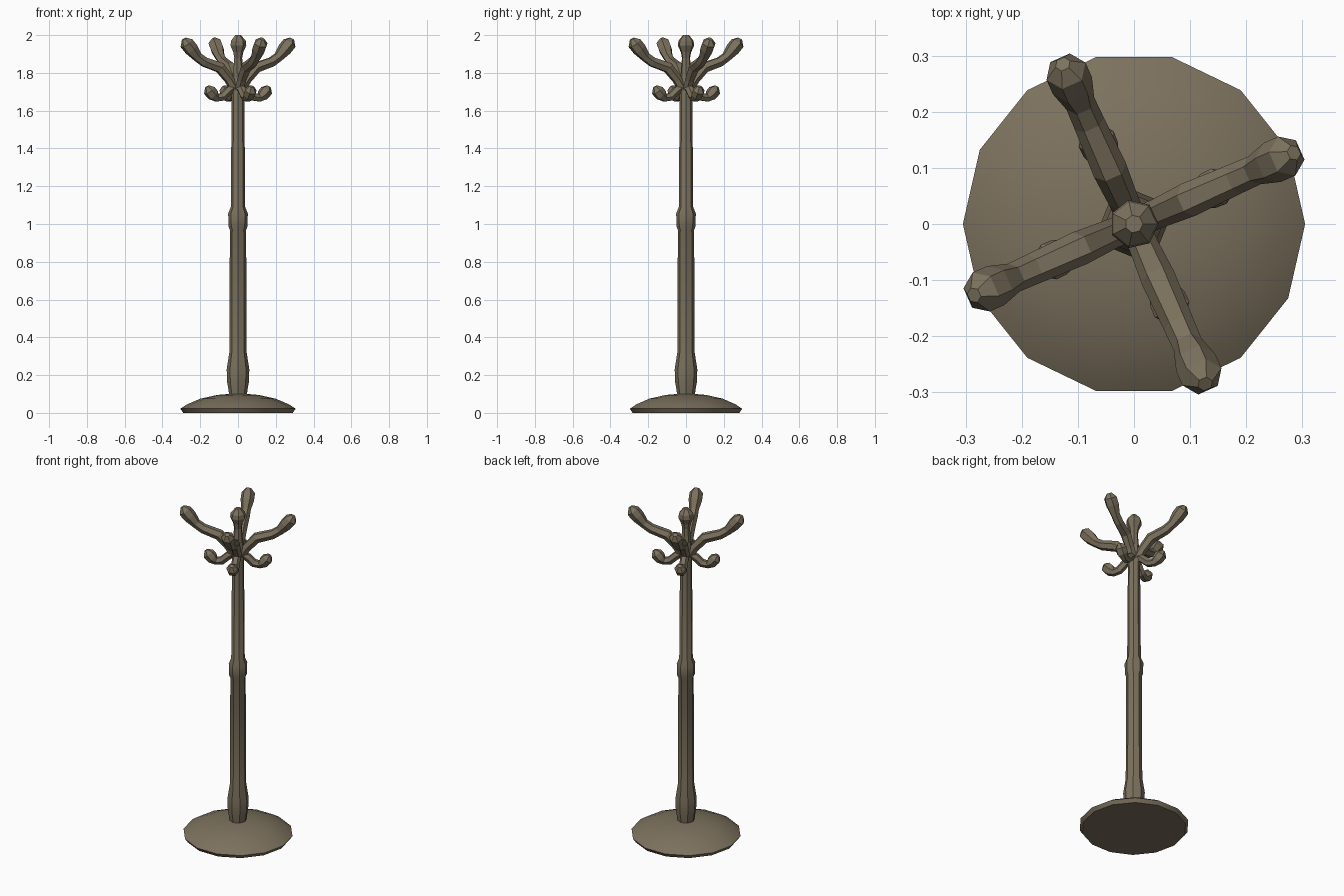
import bpy, bmesh, math
from mathutils import Vector, Matrix

if "Cube" in bpy.data.objects:
    bpy.data.objects.remove(bpy.data.objects["Cube"])

wood = bpy.data.materials.new("wood")
wood.diffuse_color = (0.20, 0.165, 0.11, 1)
wood.use_nodes = True
wood.node_tree.nodes["Principled BSDF"].inputs["Base Color"].default_value = wood.diffuse_color


def skin(name, rings, smooth):
    """Join successive rings of points into one closed, capped solid."""
    bm = bmesh.new()
    loops = [[bm.verts.new(p) for p in ring] for ring in rings]
    n = len(loops[0])
    for a, b in zip(loops, loops[1:]):
        for i in range(n):
            j = (i + 1) % n
            bm.faces.new((a[i], a[j], b[j], b[i]))
    bm.faces.new(loops[0][::-1])
    bm.faces.new(loops[-1])
    bmesh.ops.recalc_face_normals(bm, faces=bm.faces[:])
    mesh = bpy.data.meshes.new(name)
    bm.to_mesh(mesh)
    bm.free()
    mesh.materials.append(wood)
    obj = bpy.data.objects.new(name, mesh)
    bpy.context.collection.objects.link(obj)
    if smooth:
        bpy.context.view_layer.objects.active = obj
        obj.select_set(True)
        bpy.ops.object.shade_smooth_by_angle(angle=math.radians(smooth))
        obj.select_set(False)
    return obj


def lathe(name, profile, sides, smooth=0):
    """Turn (radius, z) points around the z axis."""
    rings = [[(r * math.cos(2 * math.pi * i / sides), r * math.sin(2 * math.pi * i / sides), z)
              for i in range(sides)] for r, z in profile]
    return skin(name, rings, smooth)


def hook(name, path, azimuth, sides=6):
    """Sweep a faceted section along (out, z, radius) points, turned to azimuth."""
    turn = Matrix.Rotation(azimuth, 3, 'Z')
    pts = [Vector((x, 0, z)) for x, z, _ in path]
    rings = []
    for k, p in enumerate(pts):
        t = (pts[min(k + 1, len(pts) - 1)] - pts[max(k - 1, 0)]).normalized()
        side = Vector((0, 1, 0))
        up = t.cross(side)
        r = path[k][2]
        rings.append([turn @ (p + r * (math.cos(a) * side + math.sin(a) * up))
                      for a in (2 * math.pi * i / sides for i in range(sides))])
    return skin(name, rings, 0)


# Domed round foot
lathe("base", [(0.29, 0.0), (0.305, 0.022), (0.27, 0.045), (0.20, 0.075),
               (0.11, 0.095), (0.05, 0.10)], 14, 40)

# Turned post with swollen foot and middle collar
lathe("post", [(0.045, 0.08), (0.05, 0.12), (0.057, 0.16), (0.06, 0.23), (0.046, 0.32),
               (0.043, 0.97), (0.05, 0.985), (0.052, 1.055), (0.038, 1.09),
               (0.034, 1.65), (0.036, 1.74), (0.03, 1.80)], 8, 30)

# Knob on the very top
lathe("finial", [(0.03, 1.78), (0.022, 1.88), (0.028, 1.91), (0.044, 1.945),
                 (0.041, 1.97), (0.016, 2.0)], 7)

# Four long upper hooks over four short lower ones
upper = [(0.01, 1.70, 0.026), (0.05, 1.765, 0.027), (0.105, 1.828, 0.031), (0.195, 1.858, 0.028),
         (0.235, 1.885, 0.027), (0.27, 1.925, 0.038), (0.298, 1.957, 0.038), (0.312, 1.98, 0.014)]
lower = [(0.01, 1.735, 0.022), (0.055, 1.705, 0.024), (0.09, 1.673, 0.024), (0.122, 1.668, 0.023),
         (0.144, 1.683, 0.033), (0.166, 1.707, 0.034), (0.178, 1.728, 0.013)]
for i in range(4):
    azimuth = math.radians(24 + 90 * i)
    hook(f"upper_hook_{i + 1}", upper, azimuth)
    hook(f"lower_hook_{i + 1}", lower, azimuth)
